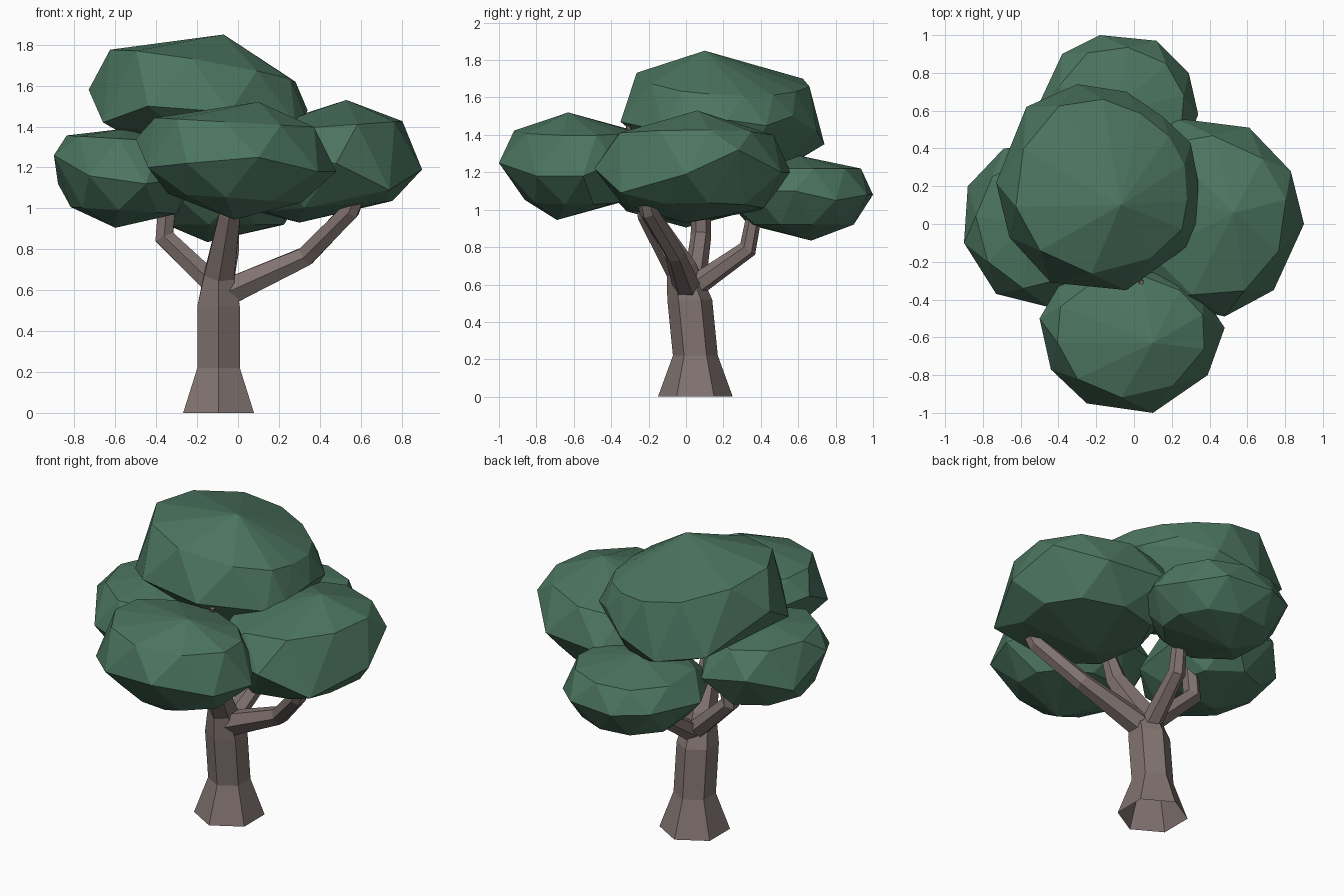
import bpy
import bmesh
import math
from mathutils import Vector

cube = bpy.data.objects.get("Cube")
if cube:
    bpy.data.objects.remove(cube, do_unlink=True)


def make_material(name, rgb):
    material = bpy.data.materials.new(name)
    material.use_nodes = True
    colour = (*rgb, 1)
    material.diffuse_color = colour
    material.node_tree.nodes["Principled BSDF"].inputs["Base Color"].default_value = colour
    return material


leaf_green = make_material("leaf green", (.073, .18, .118))
bark_brown = make_material("bark brown", (.22, .172, .163))


def finish(bm, name, material):
    """Turn the bmesh into a flat shaded object."""
    bmesh.ops.recalc_face_normals(bm, faces=bm.faces)
    mesh = bpy.data.meshes.new(name)
    bm.to_mesh(mesh)
    bm.free()
    mesh.materials.append(material)
    obj = bpy.data.objects.new(name, mesh)
    bpy.context.collection.objects.link(obj)
    return obj


def limb(name, path, sides=6, rooted=False):
    """Skin a tapering tube along (x, y, z, radius); a rooted one is level and open below."""
    bm = bmesh.new()
    points = [Vector(station[:3]) for station in path]
    rings = []
    for i, station in enumerate(path):
        before = points[max(i - 1, 0)]
        after = points[min(i + 1, len(points) - 1)]
        tangent = (after - before).normalized()
        if rooted and station[2] < .6:
            tangent = Vector((0, 0, 1))
        # Steady frame: one axis stays as close to y as possible
        axis_y = Vector((0, 1, 0))
        axis_u = (axis_y - tangent * axis_y.dot(tangent)).normalized()
        axis_v = tangent.cross(axis_u)
        ring = []
        for k in range(sides):
            angle = math.tau * k / sides
            offset = axis_u * math.cos(angle) + axis_v * math.sin(angle)
            ring.append(bm.verts.new(points[i] + offset * station[3]))
        rings.append(ring)
    for low, high in zip(rings, rings[1:]):
        for k in range(sides):
            n = (k + 1) % sides
            bm.faces.new((low[k], low[n], high[n], high[k]))
    if not rooted:
        bm.faces.new(rings[0])
    bm.faces.new(rings[-1])
    return finish(bm, name, bark_brown)


def leaf_clump(name, rim, apex, shoulder, under, nadir, tilt=(0, 0)):
    """Faceted clump: hull of a rim, its shrunken (scale, z) rings, a top and a bottom point."""
    rim = [Vector(p) for p in rim]
    centre = sum(rim, Vector()) / len(rim)
    slope = Vector((*tilt, 0))
    bm = bmesh.new()
    for point in rim + [Vector(apex), Vector(nadir)]:
        bm.verts.new(point)
    for i, corner in enumerate(rim):
        middle = (corner + rim[i - 1]) / 2 - centre
        for scale, z in (shoulder, under):
            point = centre + middle * scale
            point.z = z + middle.dot(slope)
            bm.verts.new(point)
    hull = bmesh.ops.convex_hull(bm, input=bm.verts)
    unused = {v for v in hull["geom_interior"] + hull["geom_unused"]
              if isinstance(v, bmesh.types.BMVert)}
    bmesh.ops.delete(bm, geom=list(unused), context="VERTS")
    return finish(bm, name, leaf_green)


# Flared trunk that leans forward into the front foliage
limb("trunk", [(-.095, .05, 0, .2), (-.095, .05, .22, .12), (-.095, .02, .52, .12),
               (-.09, -.025, .68, .085), (-.04, -.2, .97, .06), (.04, -.31, 1.45, .012)],
     rooted=True)

# Side branches
limb("left_branch", [(-.03, 0, .6, .075), (.33, -.06, .765, .054),
                     (.55, -.2, .99, .05), (.6, -.23, 1.1, .04)])
limb("right_branch", [(-.12, .05, .63, .06), (-.36, .08, .86, .055),
                      (-.34, .08, 1.1, .05)])
limb("back_branch", [(-.08, .06, .6, .06), (-.04, .33, .79, .05),
                     (-.03, .37, 1, .04)])

# Foliage clumps
leaf_clump("crown_foliage",
           [(-.57, .62, 1.4), (-.3, .74, 1.35), (-.04, .7, 1.42), (.15, .57, 1.5),
            (.3, .43, 1.45), (.34, .22, 1.48), (.33, 0, 1.45), (.28, -.12, 1.42),
            (-.04, -.35, 1.47), (-.44, -.31, 1.5), (-.66, -.07, 1.42), (-.73, .22, 1.58)],
           apex=(-.07, .1, 1.85), shoulder=(.88, 1.68), under=(.7, 1.27),
           nadir=(-.2, .25, 1.16), tilt=(-.15, -.06))
leaf_clump("left_foliage",
           [(.22, .56, 1.2), (.61, .51, 1.2), (.83, .28, 1.32), (.9, 0, 1.19),
            (.74, -.35, 1.09), (.48, -.49, 1.22), (.1, -.4, 1.25), (-.03, 0, 1.2),
            (0, .4, 1.2)],
           apex=(.53, .06, 1.53), shoulder=(.86, 1.4), under=(.75, 1.01),
           nadir=(.3, 0, .93), tilt=(.06, 0))
leaf_clump("front_foliage",
           [(.37, -.38, 1.25), (.48, -.55, 1.18), (.39, -.8, 1.18), (.1, -1, 1.25),
            (-.25, -.95, 1.22), (-.44, -.77, 1.2), (-.5, -.5, 1.34), (-.4, -.33, 1.3),
            (-.1, -.2, 1.25), (.2, -.25, 1.25)],
           apex=(.1, -.63, 1.52), shoulder=(.86, 1.42), under=(.72, 1.05),
           nadir=(-.02, -.69, .945), tilt=(-.05, 0))
leaf_clump("right_foliage",
           [(-.9, -.1, 1.26), (-.88, .2, 1.12), (-.69, .4, 1.2), (-.4, .42, 1.15),
            (-.2, .1, 1.15), (-.25, -.25, 1.15), (-.45, -.44, 1.12), (-.73, -.37, 1.16)],
           apex=(-.55, 0, 1.39), shoulder=(.84, 1.34), under=(.78, .99),
           nadir=(-.6, 0, .905), tilt=(-.05, 0))
leaf_clump("back_foliage",
           [(.29, .8, 1.05), (.34, .58, 1.1), (.25, .35, 1.1), (0, .22, 1.05),
            (-.35, .25, 1.1), (-.52, .6, 1.1), (-.38, .9, 1.1), (-.18, 1, 1.08),
            (.12, .97, 1.08)],
           apex=(-.1, .6, 1.29), shoulder=(.86, 1.22), under=(.75, .92),
           nadir=(-.15, .67, .835))
